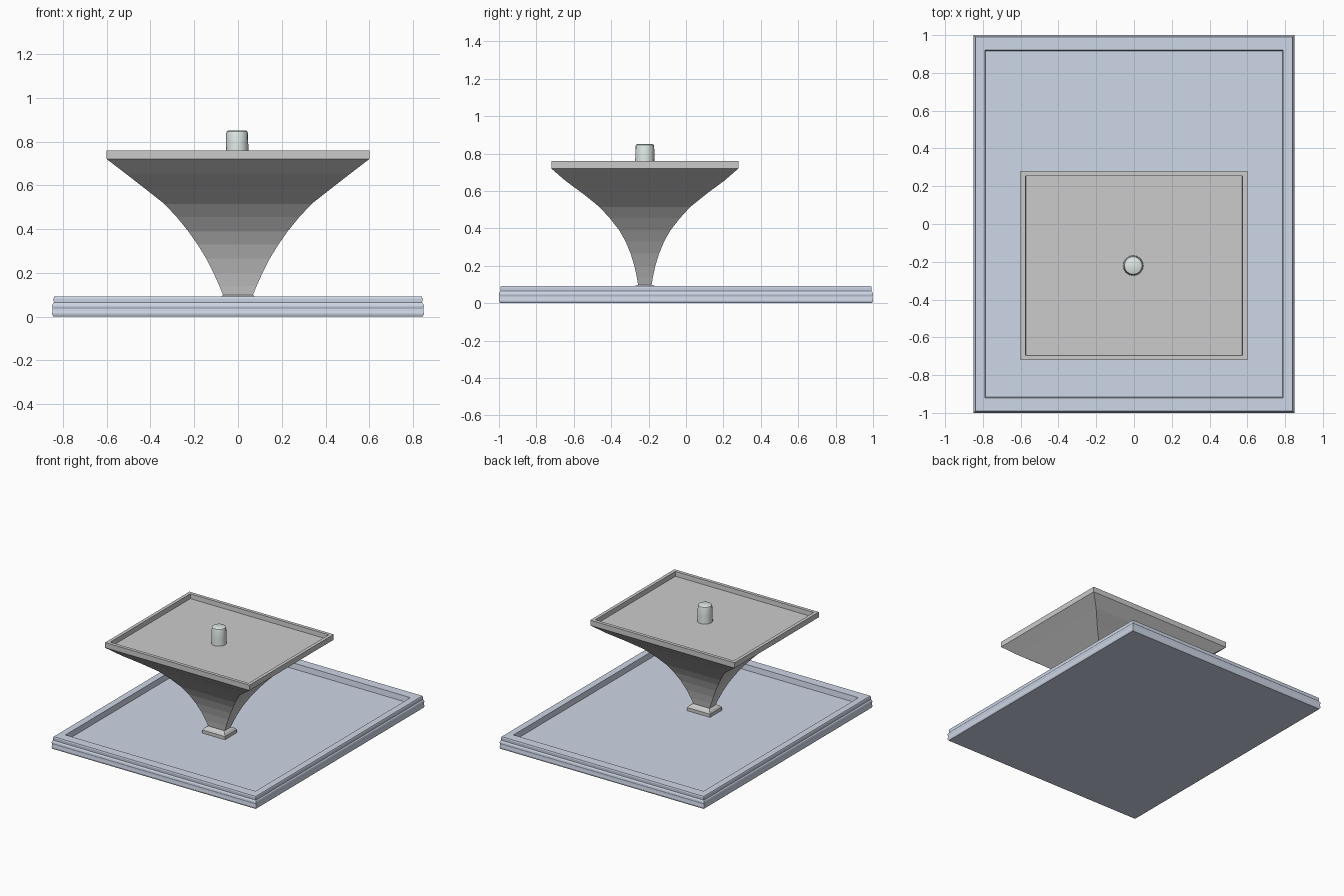
import bpy, bmesh, math

if "Cube" in bpy.data.objects:
    bpy.data.objects.remove(bpy.data.objects["Cube"])

CX, CY = 0.0, -0.22


def material(name, rgb):
    m = bpy.data.materials.new(name)
    m.diffuse_color = (*rgb, 1.0)
    m.use_nodes = True
    m.node_tree.nodes["Principled BSDF"].inputs["Base Color"].default_value = m.diffuse_color
    return m


def finish(name, bm, mat=None):
    bmesh.ops.recalc_face_normals(bm, faces=bm.faces)
    me = bpy.data.meshes.new(name)
    bm.to_mesh(me)
    bm.free()
    ob = bpy.data.objects.new(name, me)
    bpy.context.collection.objects.link(ob)
    if mat:
        me.materials.append(mat)
    return ob


def loft(name, rings, mat=None):
    """Skin a stack of vertex rings and cap both ends."""
    bm = bmesh.new()
    loops = [[bm.verts.new(p) for p in ring] for ring in rings]
    for a, b in zip(loops, loops[1:]):
        n = len(a)
        for i in range(n):
            j = (i + 1) % n
            bm.faces.new((a[i], a[j], b[j], b[i]))
    bm.faces.new(loops[0])
    bm.faces.new(loops[-1])
    return finish(name, bm, mat)


def rect(hx, hy, z, cy=0.0):
    return [(-hx, cy - hy, z), (hx, cy - hy, z), (hx, cy + hy, z), (-hx, cy + hy, z)]


def circle(r, z, cx, cy, n=16):
    return [(cx + r * math.cos(2 * math.pi * i / n),
             cy + r * math.sin(2 * math.pi * i / n), z) for i in range(n)]


blue = material("slate_blue", (0.62, 0.68, 0.80))
pale = material("pale_green", (0.74, 0.82, 0.79))

# Base tray: moulded outer edge, raised rim, sunken floor (inset, z)
edge = [(0.006, 0.0), (0.002, 0.006), (0.0, 0.014), (0.002, 0.026),
        (0.003, 0.036), (0.0, 0.046), (0.002, 0.056), (0.008, 0.064),
        (0.007, 0.084), (0.010, 0.091)]
rings = [rect(0.85 - d, 1.0 - d, z) for d, z in edge]
rings += [rect(0.79, 0.92, 0.091), rect(0.785, 0.915, 0.05)]
loft("base_tray", rings, blue)

# Chamfered foot under the stem
loft("stem_foot", [rect(0.095, 0.07, 0.045, CY), rect(0.095, 0.07, 0.074, CY),
                   rect(0.085, 0.06, 0.088, CY), rect(0.068, 0.042, 0.098, CY)])

# Flared rectangular stem with a rimmed tray on top (half x, half y, z)
flare = [(0.065, 0.035, 0.09), (0.085, 0.043, 0.14), (0.112, 0.056, 0.20),
         (0.145, 0.076, 0.265), (0.185, 0.103, 0.33), (0.227, 0.137, 0.39),
         (0.280, 0.188, 0.455), (0.336, 0.243, 0.515), (0.425, 0.330, 0.585),
         (0.515, 0.425, 0.655), (0.60, 0.50, 0.72), (0.60, 0.50, 0.76),
         (0.575, 0.475, 0.76), (0.573, 0.473, 0.725)]
loft("flared_tray", [rect(x, y, z, CY) for x, y, z in flare])

# Centre peg, slightly tapered with a rounded top
peg = [(0.054, 0.72), (0.051, 0.78), (0.050, 0.838), (0.047, 0.847), (0.042, 0.85)]
ob = loft("centre_peg", [circle(r, z, -0.004, CY) for r, z in peg], pale)
bpy.context.view_layer.objects.active = ob
ob.select_set(True)
bpy.ops.object.shade_smooth_by_angle(angle=math.radians(35))
